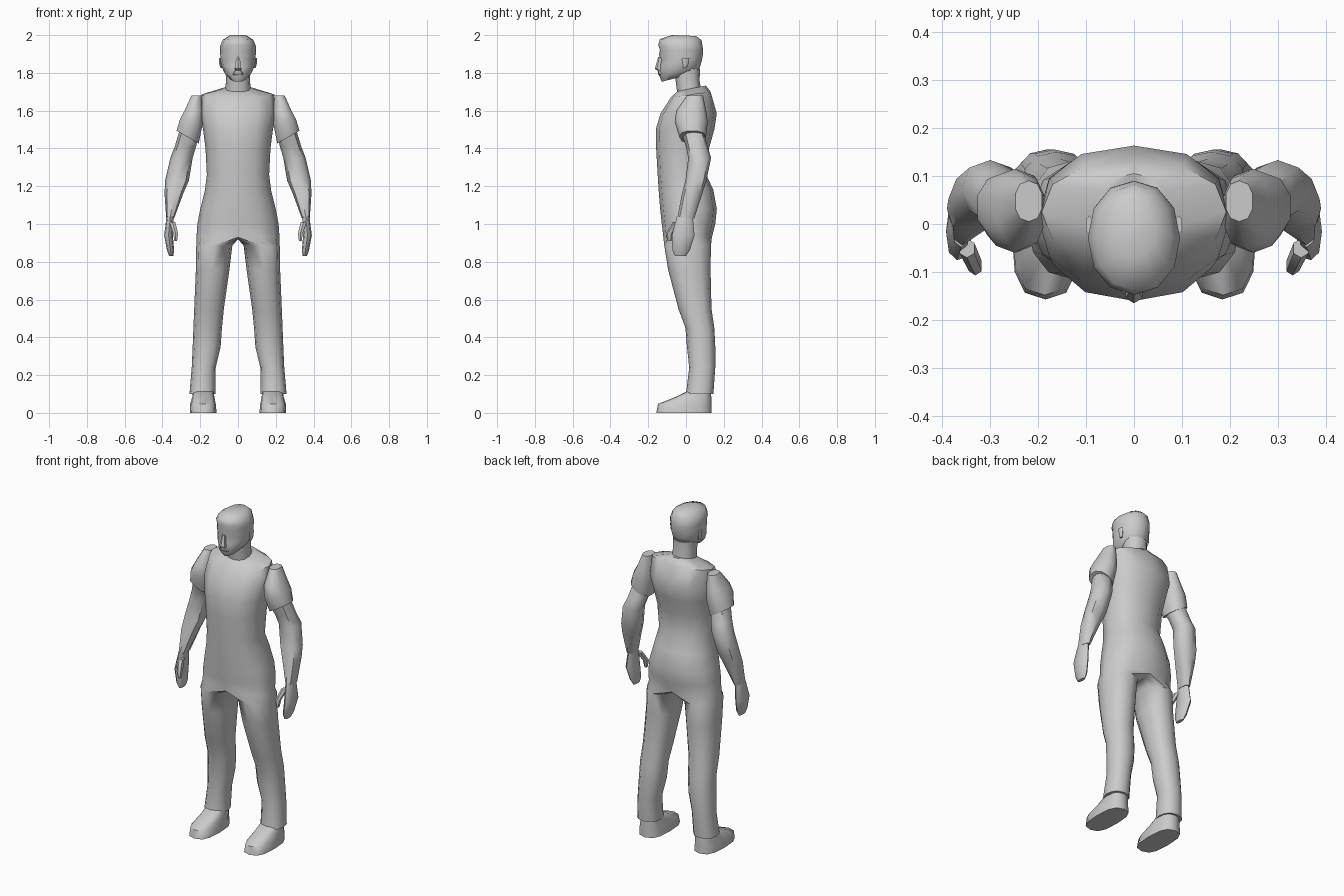
import bpy, bmesh
from math import sin, cos, pi, radians


def spow(v, e):
    return (abs(v) ** e) * (1 if v >= 0 else -1)


def ring(x0, x1, y0, y1, z, dx=0, dy=0, n=12, p=2.3):
    """Rounded horizontal section; dx, dy tilt it. Starts at the front, goes via +x to the back."""
    pts = []
    for i in range(n):
        t = 2 * pi * i / n
        u, v = spow(sin(t), 2 / p), spow(-cos(t), 2 / p)
        pts.append(((x0 + x1) / 2 + u * (x1 - x0) / 2,
                    (y0 + y1) / 2 + v * (y1 - y0) / 2, z + dx * u + dy * v))
    return pts


def bridge(bm, a, b, closed=True):
    n = len(a)
    for i in range(n if closed else n - 1):
        j = (i + 1) % n
        bm.faces.new((a[i], a[j], b[j], b[i]))


def finish(bm, name, mirror, angle=50):
    bmesh.ops.recalc_face_normals(bm, faces=bm.faces)
    me = bpy.data.meshes.new(name)
    bm.to_mesh(me)
    bm.free()
    ob = bpy.data.objects.new(name, me)
    bpy.context.collection.objects.link(ob)
    if mirror:
        m = ob.modifiers.new("mirror", 'MIRROR')
        m.merge_threshold = 0.0005
    bpy.ops.object.select_all(action='DESELECT')
    ob.select_set(True)
    bpy.context.view_layer.objects.active = ob
    bpy.ops.object.shade_smooth_by_angle(angle=radians(angle))
    return ob


def loft(name, sections, mirror=True, n=12, p=2.3, angle=50):
    bm = bmesh.new()
    rings = [[bm.verts.new(c) for c in ring(*s, n=n, p=p)] for s in sections]
    for a, b in zip(rings, rings[1:]):
        bridge(bm, a, b)
    bm.faces.new(rings[0])
    bm.faces.new(rings[-1])
    return finish(bm, name, mirror, angle)


# torso and trousers: half body, the lower torso ring splits into a leg
bm = bmesh.new()
torso = [  # half width, front y, back y, z, front/back tilt
    (.070, -.045, .105, 1.718, .015), (.192, -.080, .130, 1.685, .015),
    (.200, -.135, .163, 1.585, 0), (.185, -.160, .150, 1.50, 0),
    (.172, -.158, .122, 1.40, 0), (.165, -.150, .108, 1.26, 0),
    (.175, -.145, .145, 1.18, 0), (.200, -.137, .163, 1.08, 0),
    (.215, -.128, .155, 1.00, 0), (.220, -.120, .137, .93, 0)]
legs = [  # inner x, outer x, front y, back y, z
    (.030, .221, -.115, .132, .885), (.045, .223, -.095, .130, .76),
    (.075, .232, -.040, .135, .55), (.085, .236, -.003, .150, .45),
    (.092, .240, .005, .155, .35), (.118, .245, .017, .155, .24),
    (.120, .257, .000, .145, .10)]
halves = [[bm.verts.new(c) for c in ring(-w, w, f, b, z, 0, t)[:7]]
          for w, f, b, z, t in torso]
for a, b in zip(halves, halves[1:]):
    bridge(bm, a, b, closed=False)
bm.faces.new(halves[0])
front, back = halves[-1][0].co.y, halves[-1][6].co.y
crotch = [bm.verts.new((0, back + (front - back) * k / 6, .92)) for k in range(1, 6)]
prev = halves[-1] + crotch
for s in legs:
    cur = [bm.verts.new(c) for c in ring(*s)]
    bridge(bm, prev, cur)
    prev = cur
bm.faces.new(prev)
finish(bm, "torso_and_trousers", True)

# shoes
loft("shoe", [(.130, .238, .005, .130, .115), (.125, .242, -.055, .134, .085),
              (.118, .253, -.148, .135, .048), (.113, .255, -.157, .136, 0)], p=2.8)

# short sleeves
loft("sleeve", [(.190, .248, .005, .090, 1.68), (.183, .285, -.052, .107, 1.60),
                (.185, .310, -.060, .115, 1.54, .015),
                (.205, .328, -.035, .105, 1.46, .035)], n=10)

# bare arms
loft("arm", [(.215, .308, -.020, .098, 1.47, .03), (.222, .335, .000, .115, 1.41),
             (.240, .358, .012, .133, 1.35), (.260, .386, -.003, .108, 1.23),
             (.290, .389, -.022, .086, 1.16), (.338, .380, -.046, .044, 1.03)], n=8)

# hands and thumbs
loft("hand", [(.340, .378, -.048, .036, 1.04), (.345, .391, -.075, .045, .94),
              (.338, .376, -.072, .020, .86), (.343, .364, -.058, .000, .83)], n=8)
loft("thumb", [(.330, .365, -.070, -.030, 1.01), (.315, .345, -.107, -.068, .95),
               (.322, .338, -.098, -.078, .91)], n=6)

# neck and head
loft("neck", [(-.068, .068, -.045, .085, 1.68), (-.064, .064, -.055, .072, 1.76),
              (-.066, .066, -.065, .074, 1.82)], mirror=False)
loft("head", [(-.045, .045, -.128, .040, 1.775, 0, .022),
              (-.074, .074, -.142, .070, 1.803, 0, .018),
              (-.089, .089, -.141, .078, 1.840, 0, .005),
              (-.093, .093, -.133, .085, 1.870),
              (-.094, .094, -.143, .089, 1.895),
              (-.094, .094, -.138, .090, 1.920),
              (-.096, .096, -.147, .089, 1.940, 0, -.008),
              (-.080, .080, -.138, .082, 1.976, 0, -.003),
              (-.045, .045, -.070, .055, 1.998, 0, -.003)], mirror=False, p=2.1, angle=60)

# nose, moustache, ears
loft("nose", [(-.010, .010, -.147, -.120, 1.885), (-.020, .020, -.165, -.115, 1.822),
              (-.017, .017, -.148, -.115, 1.812)], mirror=False, n=6)
loft("moustache", [(-.018, .018, -.150, -.110, 1.812), (-.034, .034, -.148, -.100, 1.793),
                   (-.030, .030, -.143, -.100, 1.788)], mirror=False, n=8)
loft("ear", [(.085, .101, -.022, .018, 1.880), (.085, .101, -.018, .014, 1.850),
             (.080, .094, -.015, .002, 1.825)], n=6)
